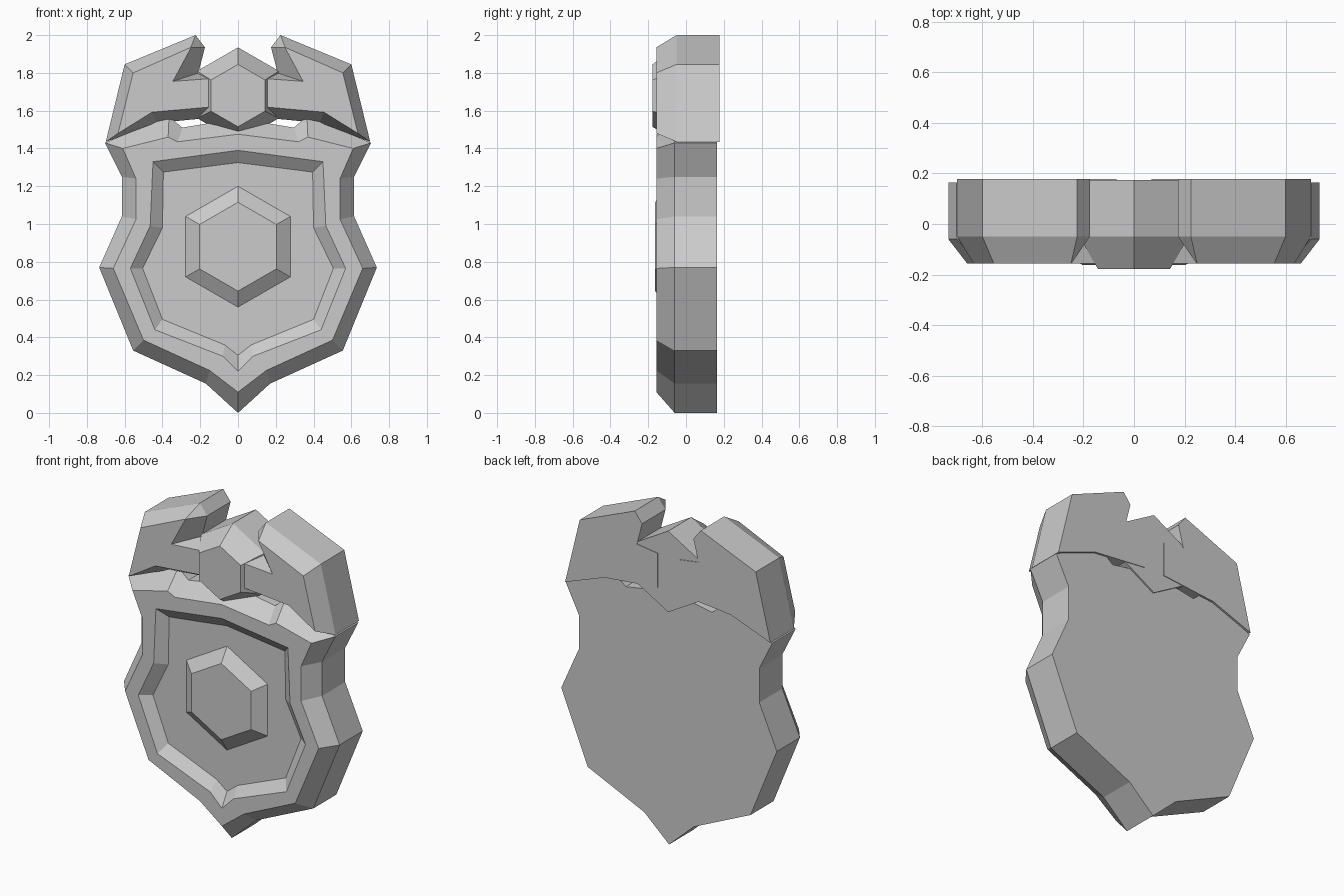
import bpy
import bmesh
from math import sin, cos, pi

cube = bpy.data.objects.get("Cube")
if cube:
    bpy.data.objects.remove(cube, do_unlink=True)

GREY = (0.6, 0.6, 0.6, 1)
mat = bpy.data.materials.new("plain grey")
mat.use_nodes = True
mat.diffuse_color = GREY
mat.node_tree.nodes["Principled BSDF"].inputs["Base Color"].default_value = GREY


def mirrored(half):
    """Close a half outline whose ends lie on the centre line."""
    return half + [(-x, z) for x, z in reversed(half[1:-1])]


def hexagon(radius, height):
    return [(radius * sin(i * pi / 3), height + radius * cos(i * pi / 3)) for i in range(6)]


def loft(name, rings):
    """Join (outline, y) rings of equal length, capped at both ends."""
    bm = bmesh.new()
    loops = [[bm.verts.new((x, y, z)) for x, z in outline] for outline, y in rings]
    for a, b in zip(loops, loops[1:]):
        for i in range(len(a)):
            j = (i + 1) % len(a)
            bm.faces.new((a[i], a[j], b[j], b[i]))
    bm.faces.new(loops[0])
    bm.faces.new(loops[-1])
    bmesh.ops.recalc_face_normals(bm, faces=bm.faces)
    mesh = bpy.data.meshes.new(name)
    bm.to_mesh(mesh)
    bm.free()
    mesh.materials.append(mat)
    obj = bpy.data.objects.new(name, mesh)
    bpy.context.collection.objects.link(obj)
    return obj


# Shield body with a chamfered front rim
rim = mirrored([(0, 0), (.17, .155), (.555, .33), (.735, .77), (.615, 1.04), (.615, 1.25),
                (.705, 1.43), (.365, 1.57), (.295, 1.51), (0, 1.56)])
face = mirrored([(0, .11), (.15, .225), (.5, .385), (.66, .765), (.54, 1.025), (.54, 1.24),
                 (.61, 1.4), (.37, 1.46), (.32, 1.435), (0, 1.475)])
shield = loft("shield_body", [(rim, .165), (rim, -.06), (face, -.157)])

# Sunken panel with sloping walls
panel_edge = mirrored([(0, .22), (.08, .3), (.44, .44), (.57, .765), (.465, .99), (.45, 1.33), (0, 1.39)])
panel_floor = mirrored([(0, .305), (.07, .36), (.4, .495), (.505, .765), (.4, .98), (.395, 1.275), (0, 1.325)])
cutter = loft("panel_cutter", [(panel_floor, -.107), (panel_edge, -.157), (panel_edge, -.3)])
cutter.hide_render = True
cut = shield.modifiers.new("panel", "BOOLEAN")
cut.operation = "DIFFERENCE"
cut.solver = "EXACT"
cut.object = cutter
bpy.context.view_layer.objects.active = shield
bpy.ops.object.modifier_apply(modifier=cut.name)
bpy.data.objects.remove(cutter, do_unlink=True)

# Raised hexagon on the panel
boss_base = hexagon(.32, .88)
loft("panel_hexagon", [(boss_base, -.1), (boss_base, -.107), (hexagon(.235, .88), -.163)])

# Wings either side of the crest
wing_rim = [(.07, 1.57), (.43, 1.535), (.7, 1.435), (.6, 1.845), (.225, 2),
            (.175, 1.935), (.21, 1.8), (.07, 1.78)]
wing_face = [(.14, 1.62), (.455, 1.592), (.635, 1.48), (.555, 1.8), (.25, 1.935),
             (.248, 1.935), (.345, 1.755), (.14, 1.77)]
for side, sign in (("left", 1), ("right", -1)):
    rings = [(wing_rim, .178), (wing_rim, -.05), (wing_face, -.157)]
    loft(side + "_wing", [([(sign * x, z) for x, z in outline], y) for outline, y in rings])

# Central hexagonal crest
crest = hexagon(.25, 1.685)
loft("crest_hexagon", [(crest, .174), (crest, -.05), (hexagon(.165, 1.68), -.178)])
